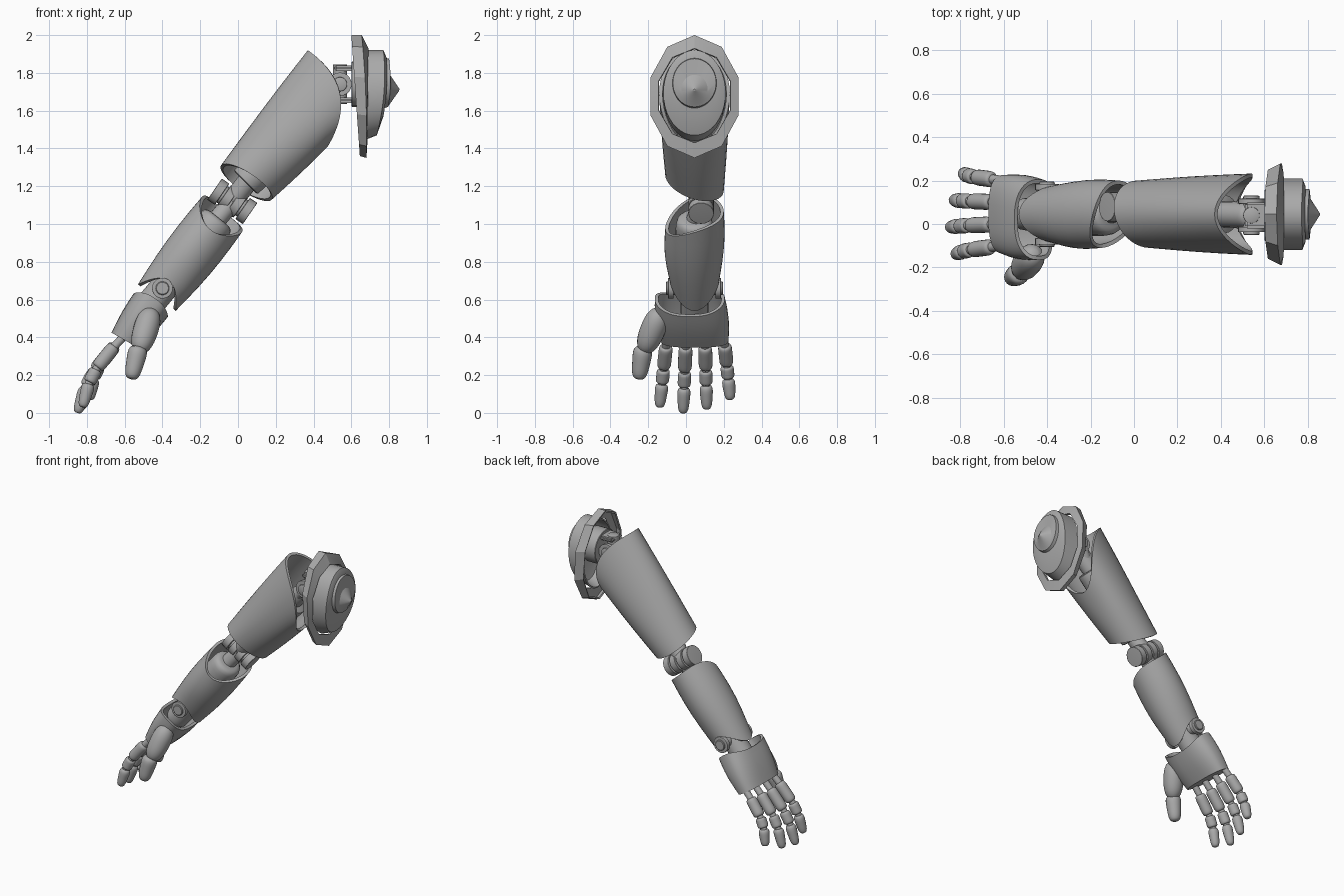
import bpy, bmesh
from math import sin, cos, pi, copysign
from mathutils import Vector

cube = bpy.data.objects.get("Cube")
if cube:
    bpy.data.objects.remove(cube)

shade = (.4, .4, .4, 1)
grey = bpy.data.materials.new("armour grey")
grey.use_nodes = True
grey.diffuse_color = shade
grey.node_tree.nodes["Principled BSDF"].inputs["Base Color"].default_value = shade

ACROSS, UP, OUT = Vector((0, 1, 0)), Vector((0, 0, 1)), Vector((1, 0, 0))
MIDDLE = .045


def at(x, z, y=MIDDLE):
    return Vector((x, y, z))


def finish(name, bm, thick=0, angle=.6):
    """Turn a bmesh into a shaded object, with optional wall thickness."""
    bmesh.ops.recalc_face_normals(bm, faces=bm.faces)
    mesh = bpy.data.meshes.new(name)
    bm.to_mesh(mesh)
    bm.free()
    mesh.materials.append(grey)
    part = bpy.data.objects.new(name, mesh)
    bpy.context.collection.objects.link(part)
    bpy.ops.object.select_all(action='DESELECT')
    part.select_set(True)
    bpy.context.view_layer.objects.active = part
    if thick:
        wall = part.modifiers.new("wall", 'SOLIDIFY')
        wall.thickness = thick
        wall.offset = -1
        bpy.ops.object.modifier_apply(modifier=wall.name)
    bpy.ops.object.shade_smooth_by_angle(angle=angle)


def skin(bm, rings, cap_start, cap_end):
    """Bridge rings of points with quads and close the chosen ends."""
    rings = [[bm.verts.new(point) for point in ring] for ring in rings]
    for low, high in zip(rings, rings[1:]):
        for i in range(len(low)):
            bm.faces.new((low[i - 1], low[i], high[i], high[i - 1]))
    if cap_start:
        bm.faces.new(rings[0])
    if cap_end:
        bm.faces.new(rings[-1])


def rim(top, bottom, half_width, bulge=0, skew=0, sides=40, power=1):
    """Oval through two points; its flanks shift along the limb by bulge and skew."""
    middle, half = (top + bottom) / 2, (top - bottom) / 2
    along = half.cross(-ACROSS).normalized()
    ring = []
    for i in range(sides):
        c, s = cos(2 * pi * i / sides), sin(2 * pi * i / sides)
        ring.append(middle + half * copysign(abs(c) ** power, c)
                    + ACROSS * half_width * copysign(abs(s) ** power, s)
                    + along * (bulge * s * s + skew * s))
    return ring


def shell(name, rims, swell=0, steps=6, thick=.018, cap_end=False, angle=.6):
    """Armour plate lofted through rims, swelling between them."""
    rings = [rims[0]]
    for low, high in zip(rims, rims[1:]):
        for step in range(1, steps + 1):
            t = step / steps
            ring = [a.lerp(b, t) for a, b in zip(low, high)]
            centre = sum(ring, Vector()) / len(ring)
            rings.append([centre + (p - centre) * (1 + swell * sin(pi * t)) for p in ring])
    bm = bmesh.new()
    skin(bm, rings, False, cap_end)
    finish(name, bm, thick, angle)


def bead(name, start, end, radius, hardness=8, taper=1, rows=16, sides=20):
    """Turned part with rounded ends; a high hardness gives a plain rod."""
    turn = (end - start).to_track_quat('Z', 'Y')
    rings = []
    for row in range(rows + 1):
        t = (1 - cos(pi * row / rows)) / 2
        edge = max(1 - abs(2 * t - 1) ** hardness, .02) ** (1 / hardness)
        r = radius * edge * (1 + (taper - 1) * t)
        rings.append([start.lerp(end, t) + turn @ Vector((r * cos(a), r * sin(a), 0))
                      for a in (2 * pi * i / sides for i in range(sides))])
    bm = bmesh.new()
    skin(bm, rings, True, True)
    finish(name, bm)


def pin(name, centre, axis, half_length, radius):
    bead(name, centre - axis * half_length, centre + axis * half_length, radius, hardness=30)


# Upper arm armour and core
shell("upper_arm_shell", [
    rim(at(-.09, 1.31), at(.18, 1.13), .155, skew=-.05),
    rim(at(.37, 1.92), at(.475, 1.41), .187, bulge=.12)], swell=.02)
pin("upper_arm_core", at(.23, 1.41), (OUT + UP).normalized(), .27, .09)

# Elbow hinge: a pin carrying a stack of discs, with a stem to each arm
elbow = at(-.03, 1.12, .08)
hinge_axis = Vector((.8, 0, -.55)).normalized()
pin("elbow_pin", elbow, hinge_axis, .11, .052)
for place in (-.09, -.03, .03, .09):
    pin("elbow_disc", elbow + hinge_axis * place, hinge_axis, .024, .068)
bead("elbow_upper_stem", elbow, at(.07, 1.25), .055)
bead("elbow_lower_stem", elbow, at(-.13, 1), .05)

# Forearm armour and core
shell("forearm_shell", [
    rim(at(-.53, .68), at(-.33, .54), .13, bulge=.11),
    rim(at(-.19, 1.145), at(.02, .955), .155, bulge=-.04, skew=.06)], swell=.1)
bead("forearm_core", at(-.36, .71), at(-.1, 1.03), .1)

# Wrist hinge
wrist = at(-.4, .66)
pin("wrist_pin", wrist, ACROSS, .15, .036)
for side in (-1, 1):
    pin("wrist_disc", wrist + ACROSS * side * .125, ACROSS, .015, .055)
bead("wrist_core", at(-.37, .69), at(-.52, .51), .075)

# Palm armour
shell("palm_shell", [
    rim(at(-.55, .635, .02), at(-.37, .51, .02), .185, bulge=.04, power=.75),
    rim(at(-.67, .425), at(-.53, .345), .18, power=.75)], swell=.06, cap_end=True)

# Thumb
bead("thumb_base", at(-.455, .55, -.13), at(-.525, .32, -.225), .07, hardness=2.5, taper=.9)
bead("thumb_joint", at(-.52, .36, -.21), at(-.54, .29, -.23), .03)
bead("thumb_tip", at(-.525, .35, -.225), at(-.565, .18, -.25), .056, hardness=4, taper=.7)

# Fingers, each as far short of the ground as its shortfall
shortfalls = {"index": .03, "middle": 0, "ring": .02, "little": .07}
for i, (finger, short) in enumerate(shortfalls.items()):
    root = at(-.605, .405, i / 10 - .1)
    tip = at(-.85 + short * .9, short, i / 8 - .14)

    def joint(t):
        return root.lerp(tip, t) - OUT * .045 * sin(pi * t)

    bead(finger + "_knuckle", joint(0), joint(.2), .022)
    bead(finger + "_lower", joint(.14), joint(.44), .037, hardness=6)
    bead(finger + "_link", joint(.4), joint(.5), .022)
    bead(finger + "_middle", joint(.47), joint(.65), .035, hardness=6)
    bead(finger + "_end_link", joint(.6), joint(.7), .022)
    bead(finger + "_tip", joint(.67), tip, .038, hardness=4, taper=.7)

# Shoulder universal joint
shoulder = at(.54, 1.74, .04)
bead("shoulder_stem", at(.39, 1.59), shoulder, .06)
pin("shoulder_pin", shoulder, ACROSS, .09, .038)
pin("shoulder_cross_pin", shoulder, UP, .105, .038)
for side in (-1, 1):
    eye = shoulder + ACROSS * side * .065
    pin("fork_eye", eye, ACROSS, .012, .062)
    bead("fork_arm", at(.42, 1.6), eye, .03)
    bm = bmesh.new()
    bmesh.ops.create_cube(bm, size=.12)
    bmesh.ops.scale(bm, vec=(1, 1, .25), verts=bm.verts)
    bmesh.ops.translate(bm, vec=shoulder + UP * side * .085 + OUT * .03, verts=bm.verts)
    bmesh.ops.bevel(bm, geom=bm.edges[:], offset=.01, segments=2, affect='EDGES')
    finish("mount_bracket", bm)
pin("shoulder_mount", shoulder + OUT * .11, OUT, .05, .12)

# Shoulder guard: faceted skirt, rounded cap, stepped disc and blunt spike
shell("guard_skirt", [
    rim(at(.6, 2), at(.645, 1.36), .215, sides=10),
    rim(at(.655, 2), at(.68, 1.35), .245, bulge=.01, sides=10),
    rim(at(.69, 1.93), at(.685, 1.43), .2, sides=10)], steps=1, thick=.012, angle=.3)
shell("guard_cap", [
    rim(at(.66, 1.92), at(.66, 1.44), .165),
    rim(at(.77, 1.92), at(.735, 1.47), .165, bulge=.02),
    rim(at(.785, 1.885), at(.77, 1.57), .13, bulge=.01)], steps=1, thick=.01, cap_end=True)
shell("guard_disc", [
    rim(at(.775, 1.88), at(.765, 1.61), .118),
    rim(at(.8, 1.875), at(.795, 1.62), .115, bulge=.01),
    rim(at(.805, 1.79), at(.8, 1.63), .07, bulge=.01),
    rim(at(.855, 1.715), at(.853, 1.705), .005)], steps=1, thick=.003, cap_end=True, angle=.4)
